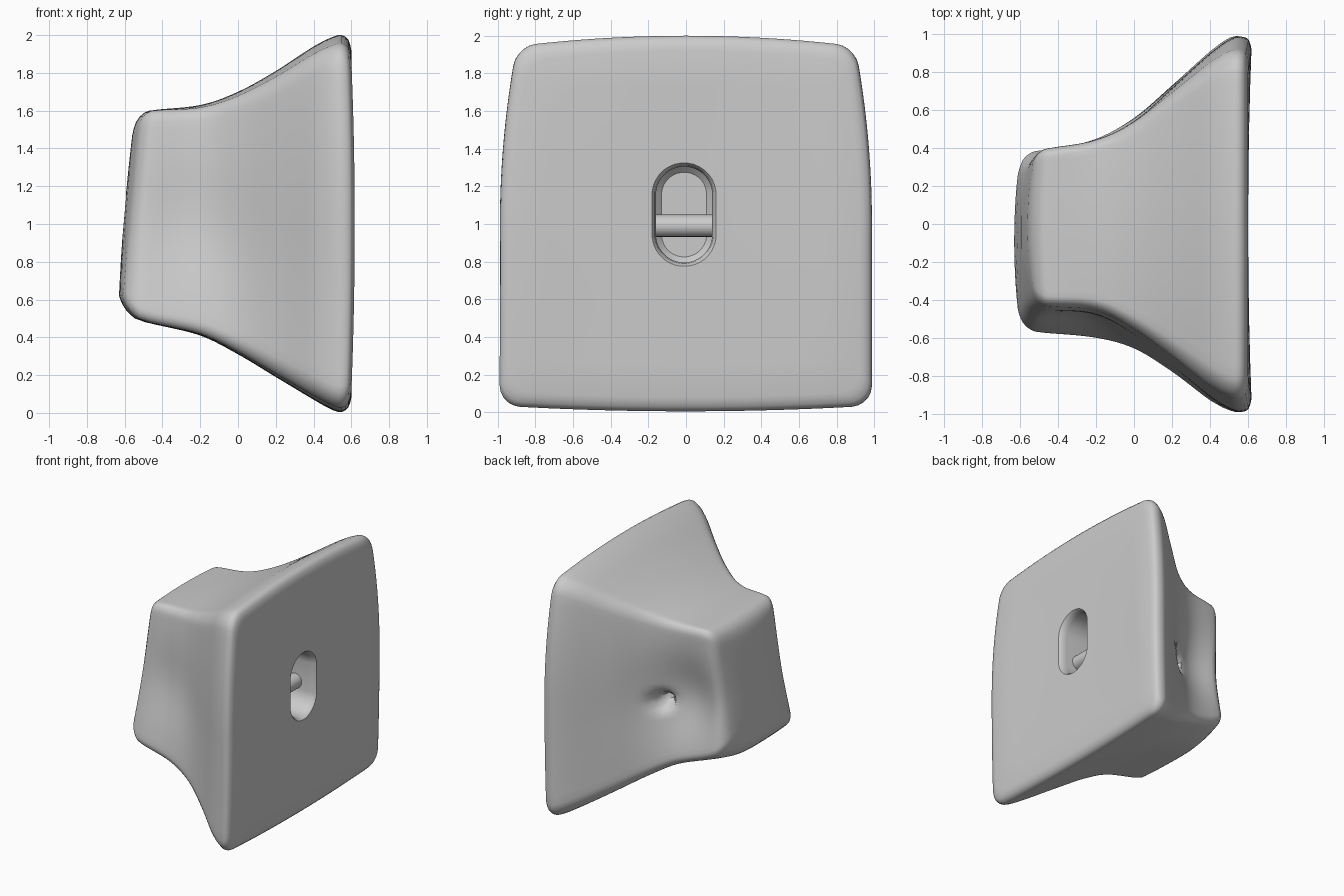
import bpy, bmesh, math

if "Cube" in bpy.data.objects:
    bpy.data.objects.remove(bpy.data.objects["Cube"])

# Profile along x: x, +y edge, -y edge at top, -y edge at bottom, low z, high z
STATIONS = [
    (-.595, .30, .33, .48, .62, 1.47),
    (-.575, .355, .38, .53, .57, 1.54),
    (-.53, .395, .42, .57, .515, 1.59),
    (-.46, .41, .43, .585, .48, 1.605),
    (-.2, .46, .46, .61, .41, 1.63),
    (0, .56, .57, .66, .31, 1.70),
    (.2, .73, .73, .78, .19, 1.81),
    (.4, .91, .91, .93, .07, 1.94),
    (.5, .98, .98, .98, .015, 1.99),
    (.55, .985, .985, .99, .005, 2.0),
    (.585, .97, .97, .975, .03, 1.975),
    (.6, .92, .92, .92, .08, 1.92),
]


def catmull(a, b, c, d, t):
    return tuple(.5 * (2*q + (r-p)*t + (2*p-5*q+4*r-s)*t*t + (3*q-p-3*r+s)*t**3)
                 for p, q, r, s in zip(a, b, c, d))


def refine(st, n):
    out = []
    for i in range(len(st) - 1):
        a, d = st[max(i-1, 0)], st[min(i+2, len(st)-1)]
        steps = n if st[i+1][0] - st[i][0] > .15 else 2
        out += [catmull(a, st[i], st[i+1], d, k/steps) for k in range(steps)]
    return out + [st[-1]]


def rounded_square(r, side=26, arc=5):
    pts = []
    for q in range(4):
        ca, sa = math.cos(q*math.pi/2), math.sin(q*math.pi/2)
        local = [(1, -1+r + (2-2*r)*k/side) for k in range(side)]
        local += [(1-r + r*math.cos(math.pi/2*k/arc), 1-r + r*math.sin(math.pi/2*k/arc))
                  for k in range(arc)]
        pts += [(ca*x - sa*y, sa*x + ca*y) for x, y in local]
    return pts


def place(s, u, v):
    x, yp, nt, nb, z0, z1 = s
    w = min(max((x + .5) / 1.0, 0), 1)          # 0 at small end, 1 at plate
    h = (v + 1) / 2
    yn = -(nb + (nt - nb) * h)
    y = yn + (yp - yn) * (u + 1) / 2
    y *= 1 - .09 * w * max(v, 0)**2
    z = z0 + (z1 - z0) * h
    z -= .055 * w * u*u * max(v, 0)
    z += .03 * w * u*u * max(-v, 0)
    # lower back corner of the small end is lifted
    z += .09 * (1 - w)**2 * max(u, 0)**2 * max(-v, 0)
    # hollowed sides and the small pit on the back
    mid = math.exp(-((z - 1.0) / .33)**2)
    fade = math.exp(-((x + .28) / .3)**2)
    if u > 0:
        y -= u**4 * (.11 * mid * fade
                     + .18 * math.exp(-((x + .08)**2 + (z - .95)**2) / .055**2))
    else:
        y += u**4 * .05 * mid * fade
    end = max(0, min(1, (-x - .2) / .3))
    x += (1 - w) * end * (.035 * v + .022 * u*u)
    x += .018 * w**3 * u*u * (1 - v*v)
    return x, y, z


def bridge(bm, a, b):
    n = len(a)
    for i in range(n):
        bm.faces.new((a[i], a[(i+1) % n], b[(i+1) % n], b[i]))


def cap(bm, ring, s, square, bulge):
    for f in (.8, .55, .28):
        new = []
        for u, v in square:
            p = place(s, u*f, v*f)
            new.append(bm.verts.new((p[0] + bulge*(1 - f*f), p[1], p[2])))
        bridge(bm, ring, new)
        ring = new
    bm.faces.new(ring)


def finish(bm, name):
    bmesh.ops.recalc_face_normals(bm, faces=bm.faces)
    me = bpy.data.meshes.new(name)
    bm.to_mesh(me)
    bm.free()
    ob = bpy.data.objects.new(name, me)
    bpy.context.collection.objects.link(ob)
    return ob


# Flared body
bm = bmesh.new()
square = rounded_square(.11)
rows = refine(STATIONS, 6)
rings = [[bm.verts.new(place(s, u, v)) for u, v in square] for s in rows]
for a, b in zip(rings, rings[1:]):
    bridge(bm, a, b)
cap(bm, rings[0], rows[0], square, -.008)
cap(bm, rings[-1], rows[-1], square, 0)
body = finish(bm, "flared_body")

# Slot cutter with a softened mouth
bm = bmesh.new()
prev = None
for x, grow in ((.1, -.03), (.13, 0), (.54, 0), (.58, .006), (.6, .02), (.7, .1)):
    ring = []
    for k in range(32):
        a = 2 * math.pi * (k + .5) / 32
        r = .15 + grow
        ring.append(bm.verts.new((x, -.01 + r*math.cos(a),
                                  1.05 + math.copysign(.105, math.sin(a)) + r*math.sin(a))))
    if prev:
        bridge(bm, prev, ring)
    else:
        bm.faces.new(ring)
    prev = ring
bm.faces.new(prev)
cutter = finish(bm, "slot_cutter")
cutter.hide_render = True

mod = body.modifiers.new("slot", 'BOOLEAN')
mod.operation = 'DIFFERENCE'
mod.object = cutter
mod.solver = 'EXACT'
bpy.context.view_layer.objects.active = body
body.select_set(True)
bpy.ops.object.modifier_apply(modifier=mod.name)
bpy.data.objects.remove(cutter)

# Ledge across the slot
bpy.ops.mesh.primitive_cylinder_add(vertices=16, radius=.06, depth=.32,
                                    location=(.42, -.01, .99),
                                    rotation=(math.pi/2, 0, 0))
ledge = bpy.context.object
ledge.name = "slot_ledge"

for ob in (body, ledge):
    bpy.ops.object.select_all(action='DESELECT')
    ob.select_set(True)
    bpy.context.view_layer.objects.active = ob
    bpy.ops.object.shade_smooth_by_angle(angle=math.radians(40))
